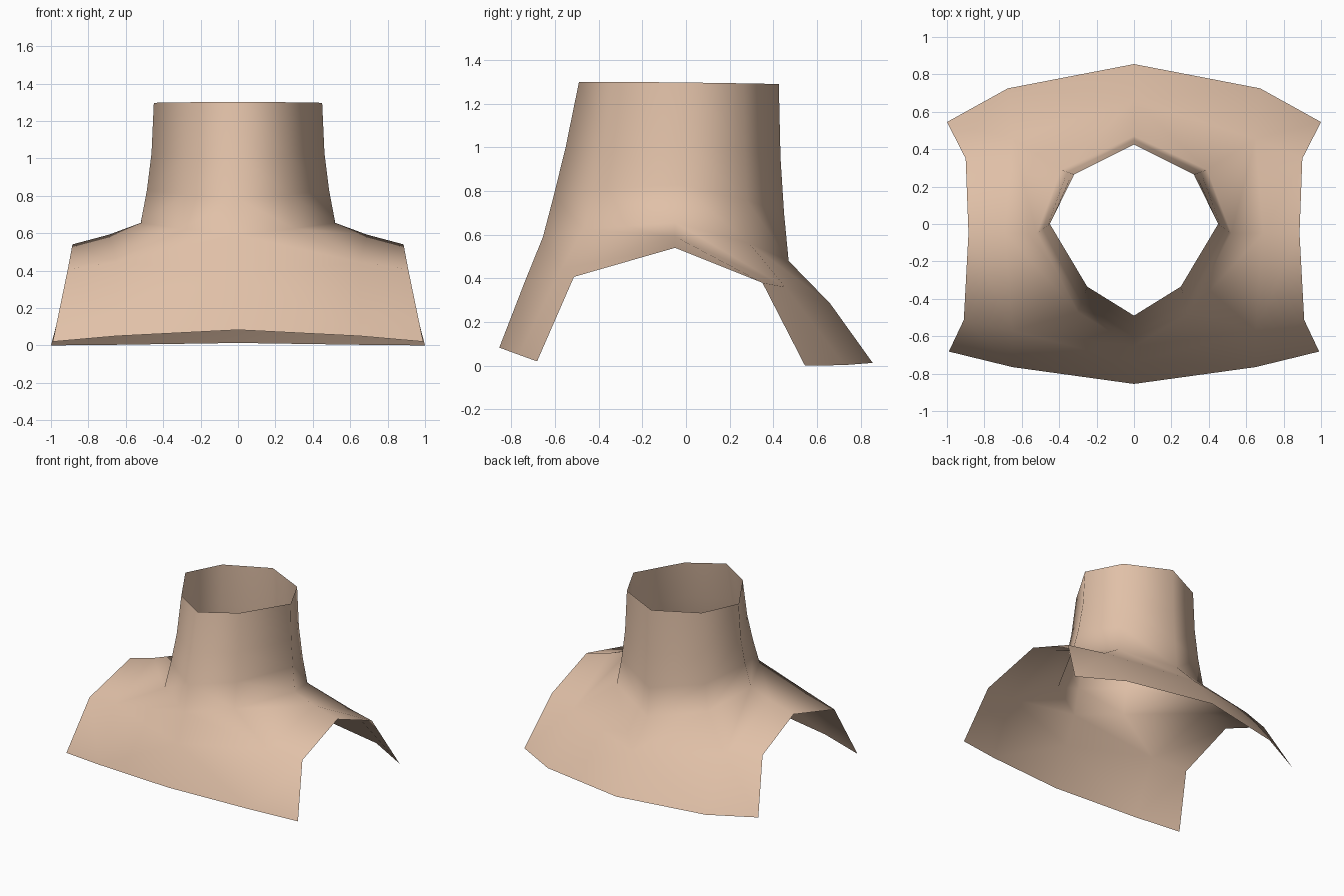
import bpy, bmesh
from mathutils import Vector

if "Cube" in bpy.data.objects:
    bpy.data.objects.remove(bpy.data.objects["Cube"])

# Half of the garment-like shell; each row runs front centre -> side -> back centre
neck_top = [(0, -.49, 1.3), (.25, -.335, 1.3), (.45, 0, 1.297), (.32, .265, 1.293), (0, .425, 1.29)]
neck_base = [(0, -.655, .59), (.30, -.47, .625), (.52, -.05, .655), (.39, .29, .56), (0, .47, .48)]
flare = [1.15, 1.5, 2, 2, 2]
yoke = [(0, -.74, .38), (.65, -.57, .445), (.69, -.05, .592), (.65, .455, .36), (0, .66, .285)]
arm_edge = [(.99, -.682, .02), (.91, -.513, .407), (.885, -.05, .54), (.90, .35, .38), (1.0, .545, 0)]
hem_front = [(0, -.855, .083), (.65, -.765, .05)]
hem_back = [(0, .855, .013), (.675, .725, .003)]

bm = bmesh.new()


def row(points):
    return [bm.verts.new(p) for p in points]


def strip(a, b):
    for i in range(len(a) - 1):
        bm.faces.new((a[i], a[i + 1], b[i + 1], b[i]))


def neck_ring(t):
    """Ring between base (t=0) and top (t=1), flaring toward the base."""
    pts = []
    for lo, hi, p in zip(neck_base, neck_top, flare):
        v = Vector(hi).lerp(Vector(lo), (1 - t) ** p)
        v.z = lo[2] + (hi[2] - lo[2]) * t
        pts.append(v)
    return pts


# Neck tube flowing into the shoulder yoke
rings = [row(neck_ring(t)) for t in (1, .58, .27, 0)] + [row(yoke)]
for a, b in zip(rings, rings[1:]):
    strip(a, b)

# Chest and back panels
y = rings[-1]
hf, hb = row(hem_front), row(hem_back)
strip(y[:2], hf)
strip([y[4], y[3]], hb)

# Shoulder cap out to the open arm edge
strip([hf[1], y[1], y[2], y[3], hb[1]], row(arm_edge))

bmesh.ops.recalc_face_normals(bm, faces=bm.faces)
bm.faces.ensure_lookup_table()
if bm.faces[0].normal.y > 0:      # first face is the front of the neck
    bmesh.ops.reverse_faces(bm, faces=bm.faces)
for f in bm.faces:
    f.smooth = True

mesh = bpy.data.meshes.new("neck_and_shoulders")
bm.to_mesh(mesh)
bm.free()
obj = bpy.data.objects.new("neck_and_shoulders", mesh)
bpy.context.collection.objects.link(obj)

# Mirror to the other side
mirror = obj.modifiers.new("mirror", 'MIRROR')
mirror.use_axis[0] = True
mirror.merge_threshold = .001

skin = bpy.data.materials.new("peach skin")
skin.diffuse_color = (.75, .53, .39, 1)
skin.use_nodes = True
skin.node_tree.nodes["Principled BSDF"].inputs["Base Color"].default_value = skin.diffuse_color
mesh.materials.append(skin)
